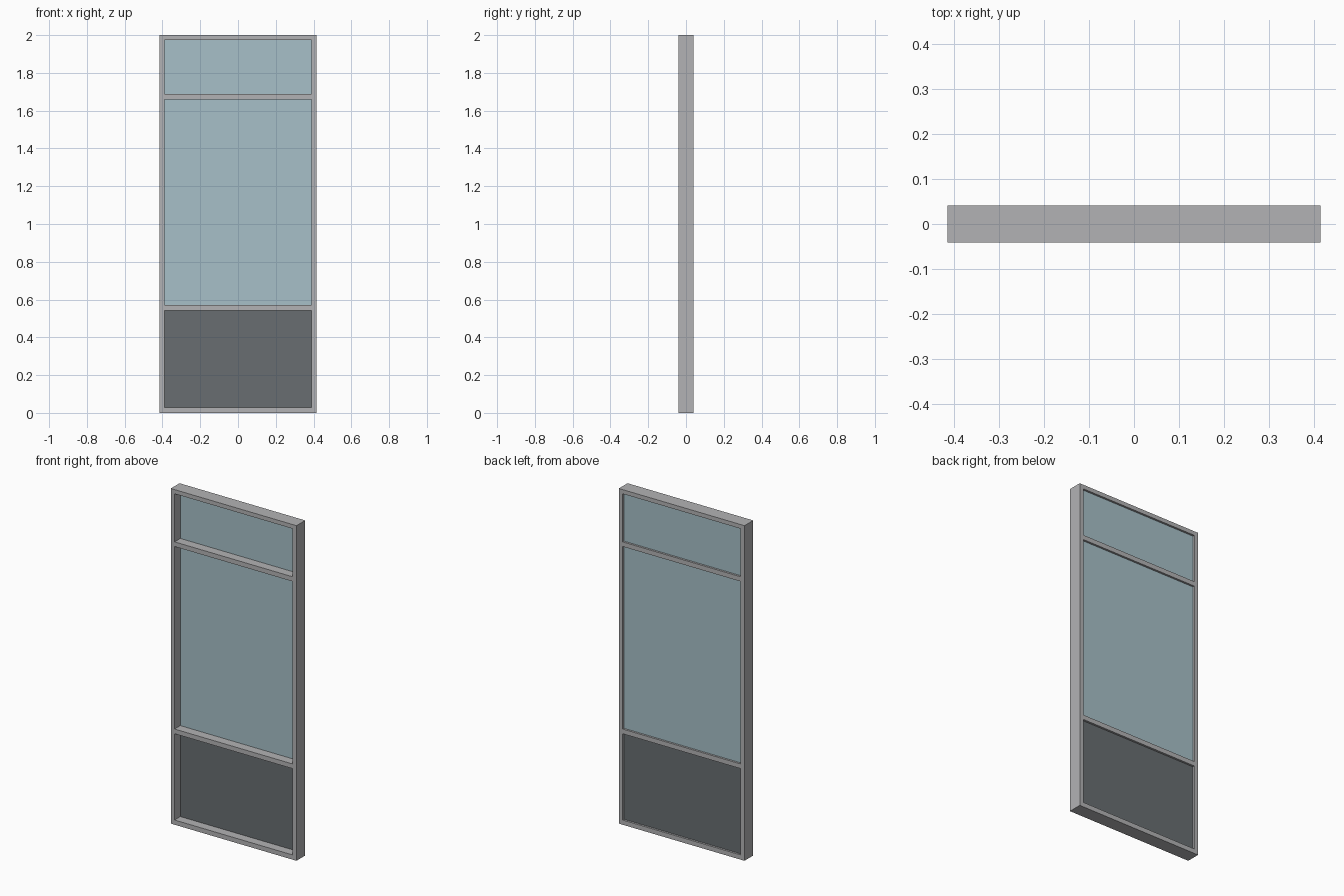
import bpy

cube = bpy.data.objects.get("Cube")
if cube:
    bpy.data.objects.remove(cube, do_unlink=True)


def material(name, rgb):
    m = bpy.data.materials.new(name)
    m.use_nodes = True
    colour = (*rgb, 1.0)
    m.diffuse_color = colour
    m.node_tree.nodes["Principled BSDF"].inputs["Base Color"].default_value = colour
    return m


def box(name, low, high, mat):
    centre = [(a + b) / 2 for a, b in zip(low, high)]
    bpy.ops.mesh.primitive_cube_add(size=1, location=centre)
    ob = bpy.context.object
    ob.name = name
    ob.scale = [b - a for a, b in zip(low, high)]
    bpy.ops.object.transform_apply(location=False, rotation=False, scale=True)
    ob.data.materials.append(mat)
    return ob


aluminium = material("grey aluminium", (0.45, 0.45, 0.46))
glass = material("pale blue glass", (0.39, 0.53, 0.58))
infill = material("dark grey infill", (0.14, 0.155, 0.165))

W, D, H = 0.415, 0.041, 2.0        # half width, half depth, height
INNER = 0.39                       # half width of the openings
BACK, FRONT = 0.029, 0.013         # panel faces, set towards the back

# Openings from bottom to top
openings = [
    ("lower_panel", 0.028, 0.543, infill),
    ("main_pane", 0.571, 1.66, glass),
    ("top_pane", 1.688, 1.975, glass),
]

# Outer frame: one ring extruded through the depth
verts = []
for y in (-D, D):
    for x, low, high in ((W, 0, H), (INNER, openings[0][1], openings[-1][2])):
        verts += [(-x, y, low), (x, y, low), (x, y, high), (-x, y, high)]
faces = []
for i in range(4):
    j = (i + 1) % 4
    faces += [
        (i, j, j + 4, i + 4),              # front
        (i + 8, i + 12, j + 12, j + 8),    # back
        (i, i + 8, j + 8, j),              # outside
        (i + 4, j + 4, j + 12, i + 12),    # inside
    ]
mesh = bpy.data.meshes.new("outer_frame")
mesh.from_pydata(verts, [], faces)
mesh.materials.append(aluminium)
bpy.context.collection.objects.link(bpy.data.objects.new("outer_frame", mesh))

# Cross rails between neighbouring openings
for rail, below, above in zip(("lower_rail", "upper_rail"), openings, openings[1:]):
    box(rail, (-INNER, -D, below[2]), (INNER, D, above[1]), aluminium)

# Glass panes and solid infill
for name, low, high, mat in openings:
    box(name, (-INNER, FRONT, low), (INNER, BACK, high), mat)
